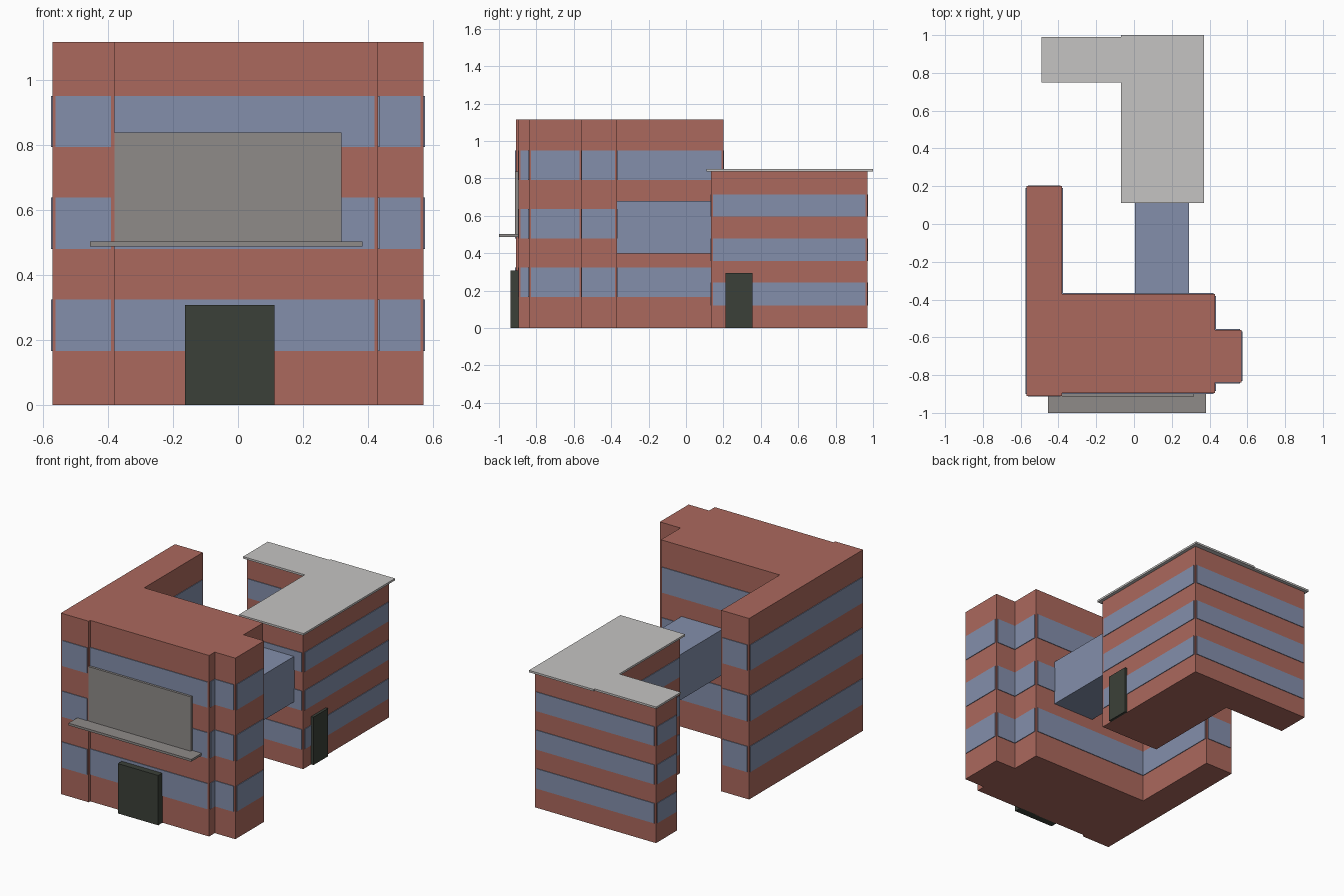
import bpy, bmesh
from mathutils import Vector

if "Cube" in bpy.data.objects:
    bpy.data.objects.remove(bpy.data.objects["Cube"])


def material(name, rgb):
    m = bpy.data.materials.new(name)
    m.diffuse_color = (*rgb, 1)
    m.use_nodes = True
    m.node_tree.nodes["Principled BSDF"].inputs["Base Color"].default_value = m.diffuse_color
    return m


BRICK = material("brick red", (0.41, 0.14, 0.11))
GLASS = material("window blue", (0.23, 0.275, 0.41))
STONE = material("panel grey", (0.275, 0.26, 0.25))
ROOF = material("roof light grey", (0.56, 0.55, 0.54))
DARK = material("door dark green", (0.044, 0.051, 0.04))


def add_prism(bm, pts, z0, z1):
    base = bm.faces.new([bm.verts.new((x, y, z0)) for x, y in pts])
    top = bmesh.ops.extrude_face_region(bm, geom=[base])["geom"]
    verts = [v for v in top if isinstance(v, bmesh.types.BMVert)]
    bmesh.ops.translate(bm, verts=verts, vec=(0, 0, z1 - z0))


def finish(bm, name, mat):
    bmesh.ops.recalc_face_normals(bm, faces=bm.faces)
    me = bpy.data.meshes.new(name)
    bm.to_mesh(me)
    bm.free()
    me.materials.append(mat)
    ob = bpy.data.objects.new(name, me)
    bpy.context.collection.objects.link(ob)
    return ob


def prism(name, pts, z0, z1, mat):
    bm = bmesh.new()
    add_prism(bm, pts, z0, z1)
    return finish(bm, name, mat)


def box(name, x0, x1, y0, y1, z0, z1, mat):
    return prism(name, [(x0, y0), (x1, y0), (x1, y1), (x0, y1)], z0, z1, mat)


def window_bands(name, pts, bands, inset=0.01, out=0.004):
    """Thin glass plates along each wall of a counter-clockwise footprint."""
    bm = bmesh.new()
    p = [Vector(q) for q in pts]
    n = len(p)

    def convex(i):
        a, b = p[i] - p[i - 1], p[(i + 1) % n] - p[i]
        return a.x * b.y - a.y * b.x > 0

    for i in range(n):
        j = (i + 1) % n
        if (p[j] - p[i]).length < 0.03:
            continue
        d = (p[j] - p[i]).normalized()
        normal = Vector((d.y, -d.x))
        a = p[i] + d * (inset if convex(i) else 0)
        b = p[j] - d * (inset if convex(j) else 0)
        quad = [a - normal * 0.004, b - normal * 0.004,
                b + normal * out, a + normal * out]
        for z0, z1 in bands:
            add_prism(bm, quad, z0, z1)
    return finish(bm, name, GLASS)


# Front building: left wing, main block and right stair tower
front = [(-.57, -.91), (-.38, -.91), (-.38, -.895), (.43, -.895),
         (.43, -.84), (.57, -.84), (.57, -.56), (.43, -.56),
         (.43, -.37), (-.38, -.37), (-.38, .2), (-.57, .2)]
prism("front_building", front, 0, 1.115, BRICK)
window_bands("front_windows", front, [(.167, .325), (.48, .638), (.793, .95)])

# Rear building: L-shaped
rear = [(-.055, .135), (.35, .135), (.35, .97), (-.475, .97),
        (-.475, .765), (-.055, .765)]
prism("rear_building", rear, 0, 0.84, BRICK)
window_bands("rear_windows", rear, [(.12, .243), (.36, .48), (.597, .715)])

# Overhanging flat roof of the rear building
roof = [(-.07, .11), (.37, .11), (.37, 1.0), (-.07, 1.0),
        (-.07, .99), (-.49, .99), (-.49, .75), (-.07, .75)]
prism("rear_roof", roof, 0.838, 0.85, ROOF)

# Glazed bridge between the buildings
box("bridge", .005, .29, -.38, .14, .40, .68, GLASS)

# Facade panel, canopy and doors
box("facade_panel", -.38, .318, -.913, -.89, .50, .837, STONE)
box("canopy", -.455, .382, -1.0, -.89, .488, .502, STONE)
box("front_door", -.163, .112, -.937, -.89, 0, .307, DARK)
box("rear_door", .345, .366, .212, .355, 0, .295, DARK)
